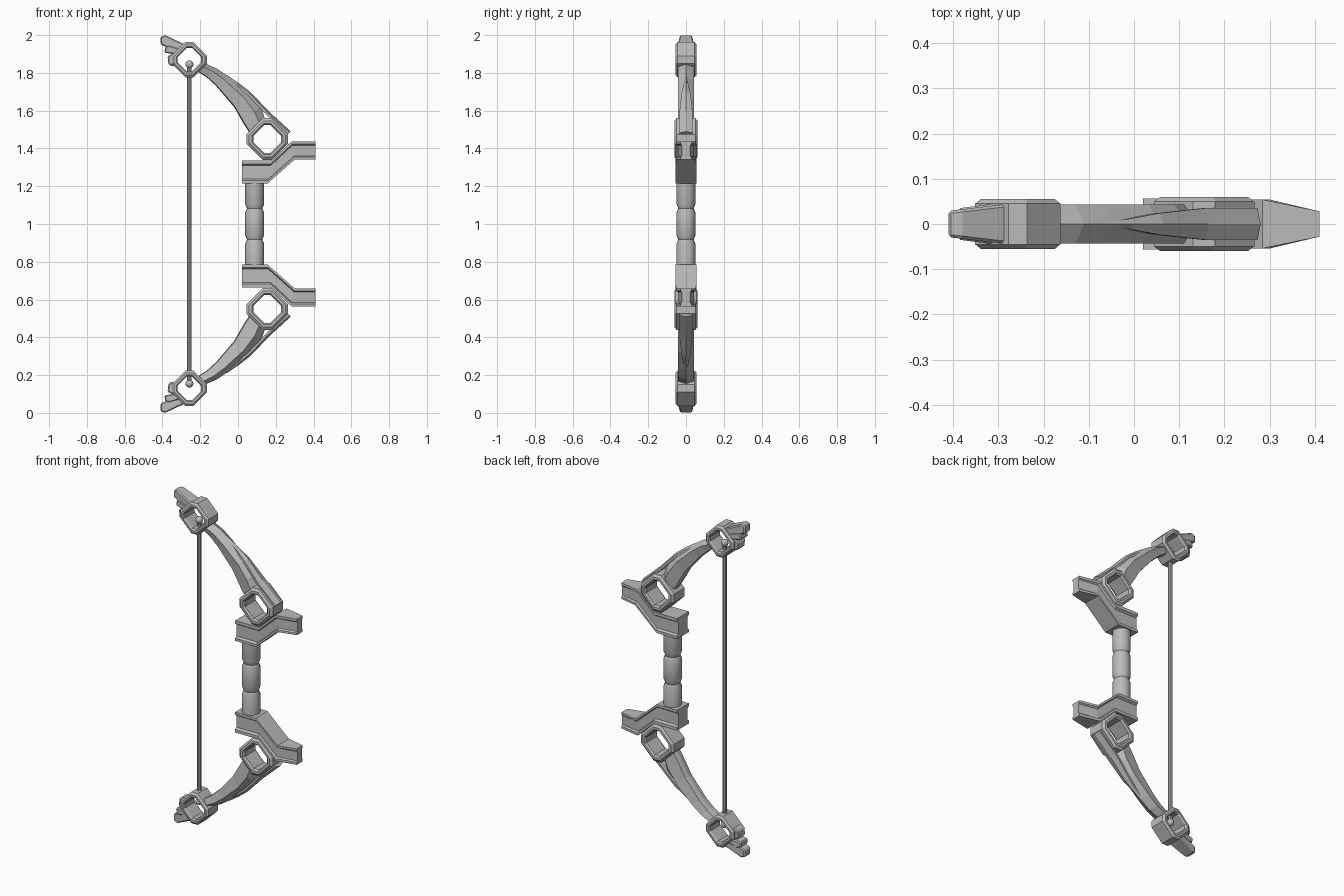
import bpy, bmesh, math
from mathutils import Vector

cube = bpy.data.objects.get("Cube")
if cube:
    bpy.data.objects.remove(cube, do_unlink=True)

grey = bpy.data.materials.new("plain_grey")
grey.use_nodes = True
grey.diffuse_color = (0.5, 0.5, 0.5, 1)
grey.node_tree.nodes["Principled BSDF"].inputs["Base Color"].default_value = (0.5, 0.5, 0.5, 1)


def make(name, sections, closed=False, smooth=False, bevel=0):
    """Loft through equal-length closed sections."""
    bm = bmesh.new()
    rows = [[bm.verts.new(p) for p in s] for s in sections]
    n = len(rows[0])
    pairs = list(zip(rows, rows[1:]))
    if closed:
        pairs.append((rows[-1], rows[0]))
    else:
        bm.faces.new(rows[0])
        bm.faces.new(rows[-1])
    for a, b in pairs:
        for i in range(n):
            j = (i + 1) % n
            bm.faces.new((a[i], a[j], b[j], b[i]))
    bmesh.ops.recalc_face_normals(bm, faces=bm.faces)
    mesh = bpy.data.meshes.new(name)
    bm.to_mesh(mesh)
    bm.free()
    mesh.materials.append(grey)
    obj = bpy.data.objects.new(name, mesh)
    bpy.context.collection.objects.link(obj)
    if bevel:
        mod = obj.modifiers.new("bevel", 'BEVEL')
        mod.width = bevel
        mod.segments = 1
    if smooth:
        bpy.ops.object.select_all(action='DESELECT')
        obj.select_set(True)
        bpy.context.view_layer.objects.active = obj
        bpy.ops.object.shade_smooth_by_angle(angle=math.radians(28))
    return obj


def both(name, sections, **kw):
    """Upper part and its copy mirrored about z = 1."""
    make("upper_" + name, sections, **kw)
    make("lower_" + name, [[(x, y, 2 - z) for x, y, z in s] for s in sections], **kw)


def lathe(name, x, profile, sides, mirrored=False):
    rows = [[(x + r * math.cos(a), r * math.sin(a), z)
             for a in (math.tau * i / sides for i in range(sides))] for r, z in profile]
    (both if mirrored else make)(name, rows, smooth=True)


# Handle with two pinched necks
half = [(0.05, 0.22), (0.05, 0.105), (0.041, 0.082), (0.05, 0.06)]
lathe("handle", 0.088, [(r, 1 - h) for r, h in half] + [(r, 1 + h) for r, h in reversed(half)], 16)

# String and its end knobs
STRING_X = -0.257
lathe("string", STRING_X, [(0.012, 0.155), (0.012, 1.845)], 10)
lathe("string_knob", STRING_X,
      [(0.021 * math.sin(a), 1.845 - 0.021 * math.cos(a))
       for a in (math.pi * (i + 0.1) / 8.2 for i in range(9))], 12, True)

# Guards: I-shaped section swept along a cranked path, narrowing at the tip
profile = [(1, 0), (1, 0.13), (0.78, 0.2), (0.78, 0.78), (1, 0.85), (1, 1)]
profile += [(-w, t) for w, t in reversed(profile)]
stations = [((0.02, 1.214), (0.02, 1.336), 0.056), ((0.156, 1.214), (0.177, 1.336), 0.056),
            ((0.3, 1.341), (0.284, 1.437), 0.054), ((0.41, 1.341), (0.41, 1.437), 0.028)]
guard = []
for lo, hi, w in stations:
    lo, hi = Vector(lo), Vector(hi)
    guard.append([(p.x, k * w, p.y) for k, p in ((k, lo.lerp(hi, t)) for k, t in profile)])
both("guard", guard)


# Open diamond rings with chamfered corners and raised rims
def ring(name, cx, cz, radius, depth):
    side = [(1, 0.82), (0.87, 1), (0.74, 1), (0.66, 0.82)]
    loops = [(r, -d) for r, d in side] + [(r, d) for r, d in reversed(side)]
    rows = []
    for r, d in loops:
        R, c = radius * r, radius * r * 0.22
        row = []
        for k in range(4):
            ca, sa = round(math.cos(k * math.pi / 2)), round(math.sin(k * math.pi / 2))
            row += [(cx + R * ca - s * sa, depth * d, cz + R * sa + s * ca) for s in (-c, c)]
        rows.append(row)
    both(name, rows, closed=True)


ring("inner_ring", 0.155, 1.45, 0.111, 0.06)
ring("outer_ring", STRING_X, 1.87, 0.094, 0.055)

# Curved limbs with a ridged outer face
limb = []
for ox, oz, ix, iz in [(-0.175, 1.85, -0.215, 1.808), (-0.11, 1.822, -0.165, 1.776),
                       (-0.045, 1.777, -0.115, 1.73), (0.06, 1.695, -0.02, 1.618),
                       (0.12, 1.625, 0.03, 1.53), (0.15, 1.535, 0.075, 1.46)]:
    o, i = Vector((ox, oz)), Vector((ix, iz))
    m, n = o.lerp(i, 0.35), o.lerp(i, 0.95)
    limb.append([(o.x, 0, o.y), (m.x, 0.043, m.y), (n.x, 0.03, n.y), (i.x, 0, i.y),
                 (n.x, -0.03, n.y), (m.x, -0.043, m.y)])
both("limb", limb)

# Leaf-shaped spine lying on the outside of each limb
spine = []
for x, z, w in [(-0.06, 1.79, 0.002), (0.0, 1.75, 0.012), (0.065, 1.7, 0.024),
                (0.165, 1.595, 0.035), (0.28, 1.49, 0.035)]:
    def at(y, d):
        return (x - d * 0.7, y, z - d * 0.7)
    spine.append([at(0, 0), at(w, 0.01), at(w, 0.022), at(-w, 0.022), at(-w, 0.01)])
both("spine", spine)

# Three stacked feather prongs on each limb tip
feathers = [
    ("long", 0.042, [(-0.41, 1.992), (-0.385, 2.0), (-0.29, 1.955), (-0.272, 1.945),
                     (-0.304, 1.912), (-0.35, 1.925), (-0.41, 1.95)]),
    ("middle", 0.046, [(-0.385, 1.94), (-0.362, 1.945), (-0.295, 1.925), (-0.325, 1.89),
                       (-0.345, 1.9), (-0.39, 1.907)]),
    ("short", 0.042, [(-0.373, 1.888), (-0.35, 1.9), (-0.31, 1.907), (-0.341, 1.865),
                      (-0.325, 1.848), (-0.335, 1.833), (-0.368, 1.843)]),
]
for name, width, outline in feathers:
    rows = [[(x, s * width * (1 + 2.8 * (x + 0.3)), z) for x, z in outline] for s in (-1, 1)]
    both(name + "_feather", rows, bevel=0.006)
